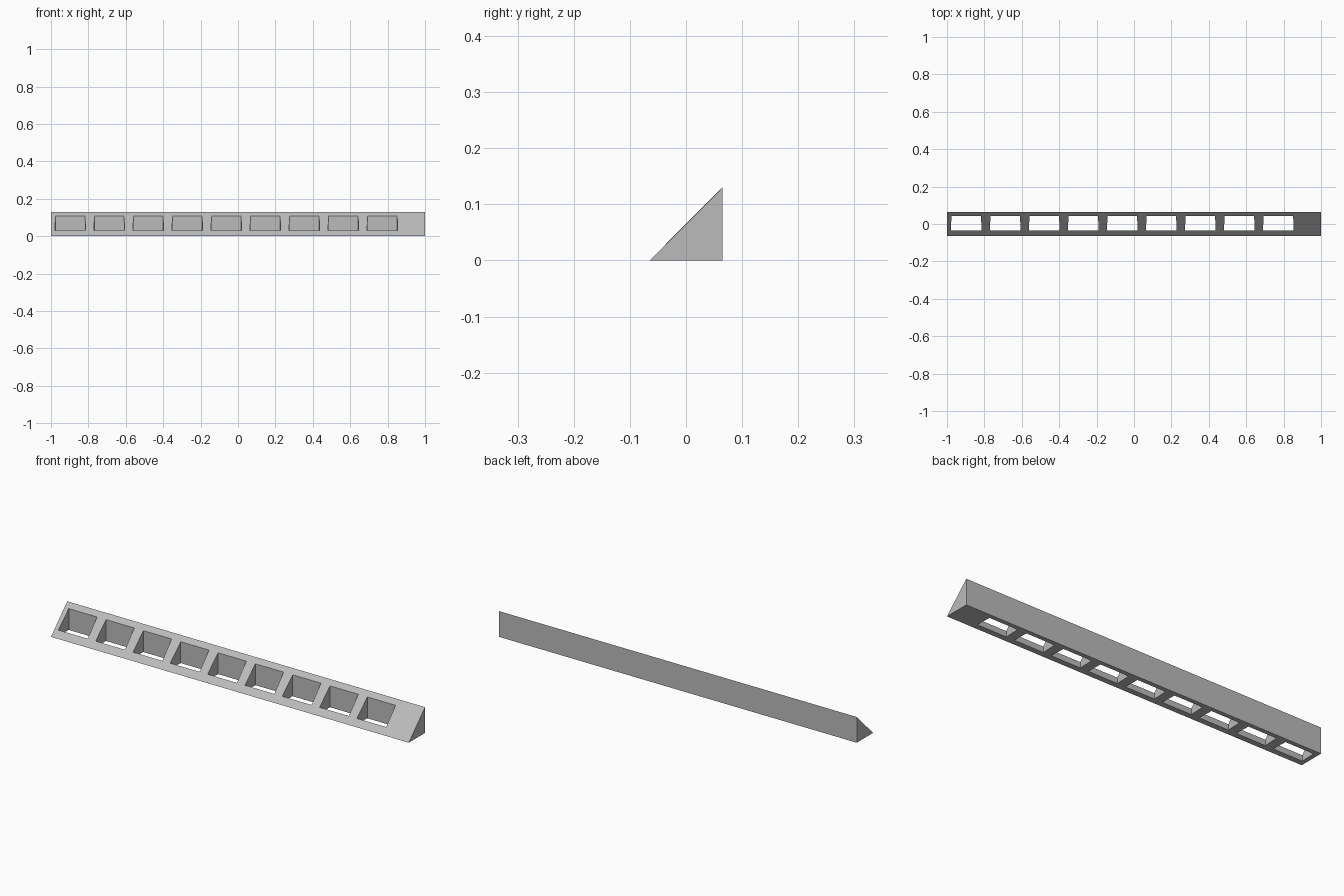
import bpy
import bmesh

if "Cube" in bpy.data.objects:
    bpy.data.objects.remove(bpy.data.objects["Cube"], do_unlink=True)

HALF = 0.065           # half depth of the wedge; its height is twice this
COUNT, PITCH = 9, 0.2086
FIRST = -0.897         # centre of the first pocket
FRONT, BACK = -0.036, 0.043

grey = bpy.data.materials.new("light_grey")
grey.use_nodes = True
colour = (0.5, 0.5, 0.5, 1)
grey.diffuse_color = colour
grey.node_tree.nodes["Principled BSDF"].inputs["Base Color"].default_value = colour


def make_object(name, bm):
    bmesh.ops.recalc_face_normals(bm, faces=bm.faces)
    mesh = bpy.data.meshes.new(name)
    bm.to_mesh(mesh)
    bm.free()
    mesh.materials.append(grey)
    obj = bpy.data.objects.new(name, mesh)
    bpy.context.collection.objects.link(obj)
    return obj


def add_prism(bm, profile, offset):
    """Extrude a closed profile along an offset into a solid."""
    face = bm.faces.new([bm.verts.new(p) for p in profile])
    result = bmesh.ops.extrude_face_region(bm, geom=[face], use_keep_orig=True)
    moved = [v for v in result["geom"] if isinstance(v, bmesh.types.BMVert)]
    bmesh.ops.translate(bm, verts=moved, vec=offset)


# Triangular bar: sloped front, upright back, flat base
bm = bmesh.new()
add_prism(bm, [(-1, -HALF, 0), (-1, HALF, 0), (-1, HALF, 2 * HALF)], (2, 0, 0))
bar = make_object("wedge_bar", bm)

# Row of vertical pockets, very slightly narrower toward the back
bm = bmesh.new()
for i in range(COUNT):
    x = FIRST + i * PITCH
    wide, narrow = 0.082, 0.079
    add_prism(bm, [(x - wide, FRONT, -0.1), (x + wide, FRONT, -0.1),
                   (x + narrow, BACK, -0.1), (x - narrow, BACK, -0.1)], (0, 0, 0.4))
cutter = make_object("pocket_cutter", bm)
cutter.hide_render = True

# Cut the pockets through the bar
cut = bar.modifiers.new("pockets", "BOOLEAN")
cut.operation = "DIFFERENCE"
cut.solver = "EXACT"
cut.object = cutter
bpy.context.view_layer.objects.active = bar
bpy.ops.object.modifier_apply(modifier=cut.name)
bpy.data.objects.remove(cutter, do_unlink=True)
